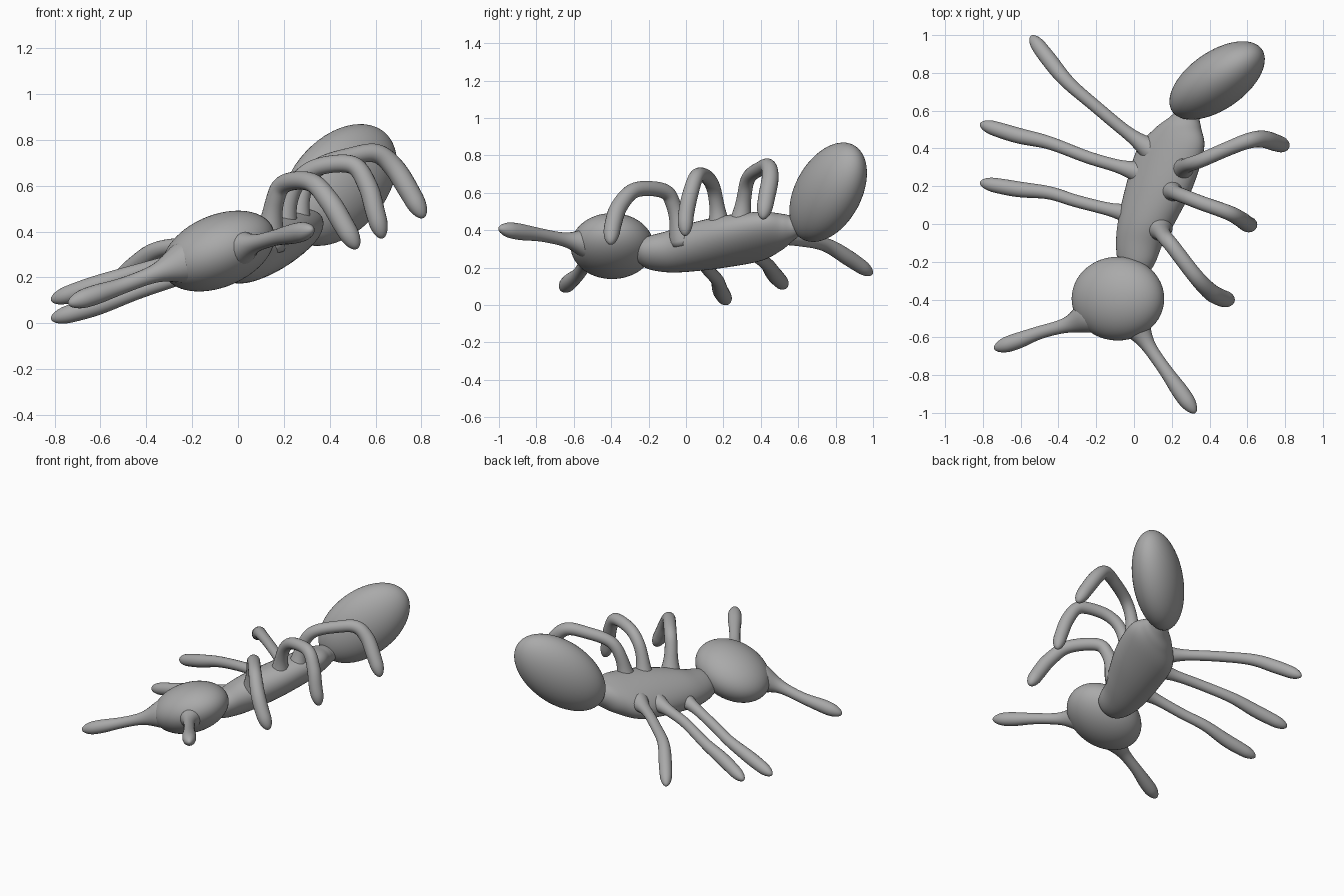
import bpy, bmesh, math
from mathutils import Vector, Matrix

cube = bpy.data.objects.get("Cube")
if cube:
    bpy.data.objects.remove(cube, do_unlink=True)

# Single matte grey
grey = bpy.data.materials.new("matte grey")
grey.use_nodes = True
grey.diffuse_color = (0.4, 0.4, 0.4, 1)
bsdf = next(n for n in grey.node_tree.nodes if n.type == 'BSDF_PRINCIPLED')
bsdf.inputs["Base Color"].default_value = (0.4, 0.4, 0.4, 1)
bsdf.inputs["Roughness"].default_value = 0.7


def finish(name, bm):
    bmesh.ops.recalc_face_normals(bm, faces=bm.faces[:])
    for f in bm.faces:
        f.smooth = True
    mesh = bpy.data.meshes.new(name)
    bm.to_mesh(mesh)
    bm.free()
    mesh.materials.append(grey)
    ob = bpy.data.objects.new(name, mesh)
    bpy.context.collection.objects.link(ob)


def ellipsoid(name, centre, axes, radii):
    """Sphere stretched along three perpendicular axes."""
    rot = Matrix(axes).transposed().to_4x4()
    mat = Matrix.Translation(centre) @ rot @ Matrix.Diagonal((*radii, 1))
    bm = bmesh.new()
    bmesh.ops.create_uvsphere(bm, u_segments=48, v_segments=32, radius=1, matrix=mat)
    finish(name, bm)


def smooth_path(points, steps=8):
    """Catmull-Rom samples, packed closer together towards the tip."""
    p = [Vector(q) for q in points]
    p = [2 * p[0] - p[1]] + p + [2 * p[-1] - p[-2]]
    out = []
    last = len(p) - 4
    for i in range(last + 1):
        a, b, c, d = p[i:i + 4]
        for k in range(steps if i < last else 2 * steps):
            t = k / steps if i < last else 1 - (1 - k / (2 * steps)) ** 2
            out.append(0.5 * (2 * b + (c - a) * t + (2 * a - 5 * b + 4 * c - d) * t * t
                              + (3 * b - a - 3 * c + d) * t ** 3))
    return out + [p[-2]]


def loft(name, centres, sizes, axes=None, sides=20):
    """Join elliptical rings; the frame follows the path unless axes are fixed."""
    bm = bmesh.new()
    rings = []
    u = None
    for i, c in enumerate(centres):
        if axes:
            u, v = axes
        else:
            d = (centres[min(i + 1, len(centres) - 1)] - centres[max(i - 1, 0)]).normalized()
            u = (u - d * u.dot(d)).normalized() if u else d.orthogonal().normalized()
            v = d.cross(u)
        a, b = sizes[i]
        rings.append([bm.verts.new(c + u * a * math.cos(t) + v * b * math.sin(t))
                      for t in (2 * math.pi * k / sides for k in range(sides))])
    for r, s in zip(rings, rings[1:]):
        for k in range(sides):
            n = (k + 1) % sides
            bm.faces.new((r[k], r[n], s[n], s[k]))
    bm.faces.new(rings[0][::-1])
    bm.faces.new(rings[-1])
    finish(name, bm)


def limb(name, points, radius=0.033, tip=0.042, flare=0.035):
    """Tube with a flared root, a slightly swollen end and a domed tip."""
    path = smooth_path(points)
    dist = [0.0]
    for p, q in zip(path, path[1:]):
        dist.append(dist[-1] + (q - p).length)
    total = dist[-1]
    sizes = []
    for s in dist:
        r = radius + (tip - radius) * math.exp(-((s / total - 0.8) / 0.18) ** 2)
        r += flare * math.exp(-(s / 0.11) ** 2)
        left = (total - s) / 0.085
        if left < 1:
            r *= math.sqrt(max(1 - (1 - left) ** 2, 0.0004))
        sizes.append((r, r))
    loft(name, path, sizes)


# Head: flattened and rolled sideways
roll = math.radians(23)
c, s = math.cos(roll), math.sin(roll)
ellipsoid("head", (-0.085, -0.395, 0.315),
          ((c, 0, s), (0, 1, 0), (-s, 0, c)), (0.258, 0.222, 0.157))

# Abdomen: long flattened egg pointing up and back
long_axis = Vector((0.62, 0.46, 0.635)).normalized()
thin_axis = long_axis.cross(Vector((-0.59, -0.27, 0.76))).normalized()
wide_axis = thin_axis.cross(long_axis)
ellipsoid("abdomen", (0.44, 0.76, 0.603),
          (wide_axis, thin_axis, long_axis), (0.21, 0.152, 0.332))

# Thorax: x, y, z, half width, half thickness; rounded front, narrow waist
sections = [
    (0.015, -0.268, 0.285, 0.02, 0.02), (0.015, -0.25, 0.283, 0.07, 0.055),
    (0.015, -0.20, 0.28, 0.105, 0.082), (0.03, -0.10, 0.285, 0.132, 0.102),
    (0.07, 0.02, 0.307, 0.165, 0.115), (0.135, 0.20, 0.338, 0.195, 0.115),
    (0.195, 0.40, 0.367, 0.195, 0.102), (0.235, 0.51, 0.39, 0.13, 0.085),
    (0.27, 0.57, 0.41, 0.08, 0.065), (0.31, 0.63, 0.44, 0.06, 0.05)]
roll = math.radians(30)
c, s = math.cos(roll), math.sin(roll)
mid = smooth_path([q[:3] for q in sections])
size = [(v.x, v.y) for v in smooth_path([(q[3], q[4], 0) for q in sections])]
loft("thorax", mid, size, (Vector((c, 0, s)), Vector((-s, 0, c))), 40)

# Outstretched legs on the right
limb("front_right_leg", [(0.04, 0.04, 0.285), (-0.12, 0.075, 0.245), (-0.3, 0.12, 0.185),
                         (-0.45, 0.165, 0.135), (-0.62, 0.185, 0.075), (-0.815, 0.22, 0.018)])
limb("middle_right_leg", [(0.08, 0.26, 0.325), (-0.1, 0.31, 0.3), (-0.25, 0.355, 0.275),
                          (-0.45, 0.43, 0.22), (-0.62, 0.47, 0.165), (-0.815, 0.53, 0.10)])
limb("rear_right_leg", [(0.12, 0.37, 0.35), (-0.05, 0.495, 0.355), (-0.2, 0.62, 0.345),
                        (-0.35, 0.75, 0.32), (-0.45, 0.87, 0.25), (-0.545, 0.995, 0.165)])

# Raised, bent legs on the left
limb("front_left_leg", [(0.13, -0.01, 0.33), (0.16, -0.065, 0.53), (0.205, -0.12, 0.61),
                        (0.32, -0.27, 0.615), (0.40, -0.355, 0.53), (0.46, -0.39, 0.43),
                        (0.52, -0.405, 0.325)], 0.04, 0.046)
limb("middle_left_leg", [(0.19, 0.185, 0.36), (0.22, 0.165, 0.53), (0.27, 0.145, 0.63),
                         (0.36, 0.11, 0.685), (0.50, 0.06, 0.69), (0.565, 0.025, 0.60),
                         (0.60, 0.0, 0.48), (0.63, -0.005, 0.37)], 0.038, 0.043)
limb("rear_left_leg", [(0.25, 0.285, 0.38), (0.28, 0.31, 0.57), (0.35, 0.335, 0.68),
                       (0.50, 0.40, 0.73), (0.605, 0.44, 0.74), (0.68, 0.45, 0.68),
                       (0.75, 0.43, 0.57), (0.81, 0.41, 0.46)], 0.038, 0.046)

# Antennae
limb("right_antenna", [(-0.22, -0.48, 0.27), (-0.34, -0.53, 0.225), (-0.5, -0.575, 0.165),
                       (-0.62, -0.62, 0.125), (-0.74, -0.66, 0.085)], 0.034, 0.043, 0.06)
limb("left_antenna", [(-0.01, -0.50, 0.325), (0.08, -0.65, 0.35), (0.17, -0.78, 0.375),
                      (0.24, -0.88, 0.39), (0.325, -1.0, 0.41)], 0.034, 0.044, 0.055)
